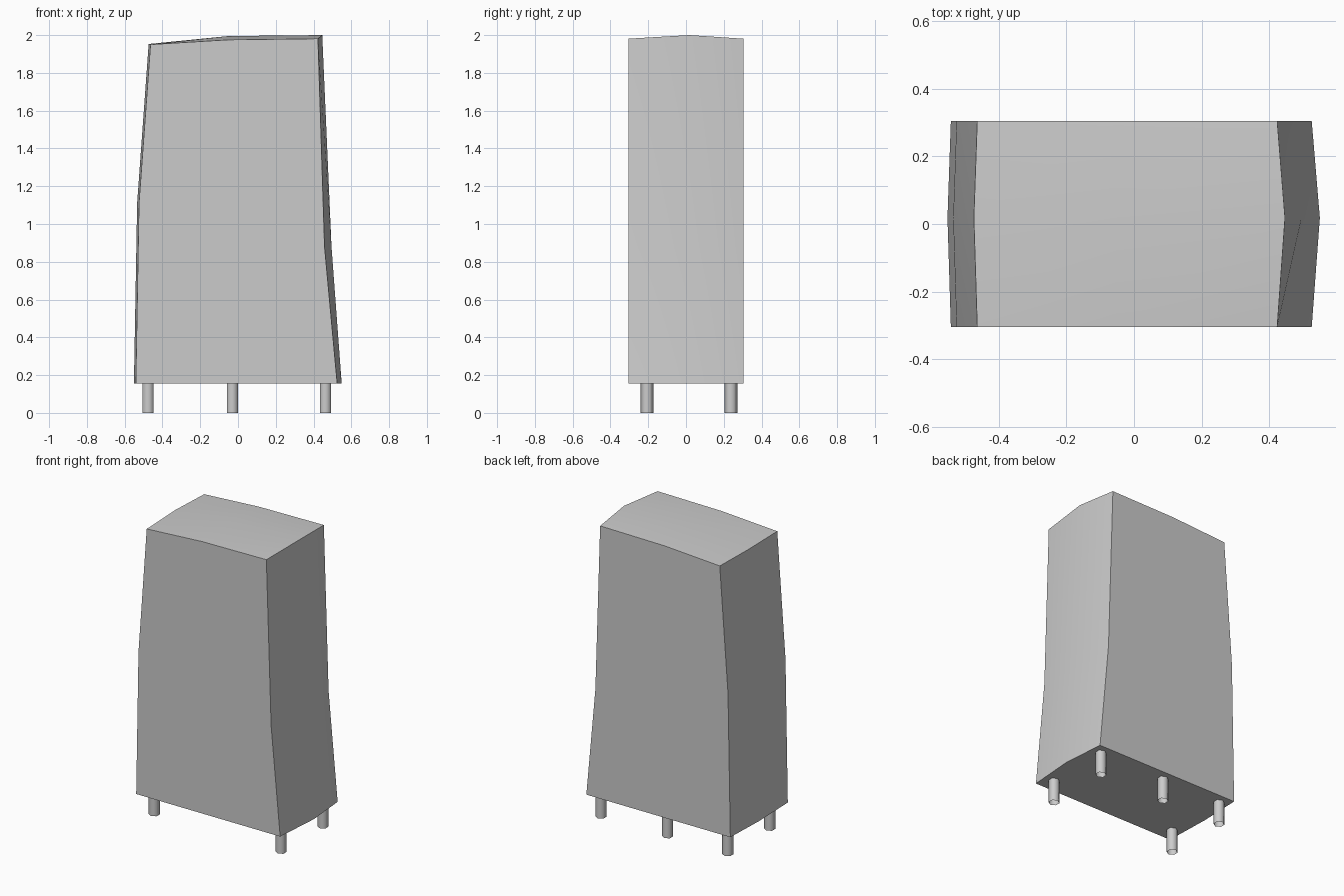
import bpy, bmesh

if "Cube" in bpy.data.objects:
    bpy.data.objects.remove(bpy.data.objects["Cube"])

BASE = 0.155

# Housing cross-sections in (x, z): end profile and the fuller middle profile
end = [(-0.541, BASE), (-0.524, 1.11), (-0.463, 1.95), (-0.055, 1.975),
       (0.423, 1.981), (0.458, 0.88), (0.525, BASE)]
mid = [(-0.551, BASE), (-0.534, 1.11), (-0.473, 1.953), (-0.05, 1.995),
       (0.446, 2.0), (0.495, 0.88), (0.549, BASE)]


def make_object(name, bm):
    bmesh.ops.recalc_face_normals(bm, faces=bm.faces)
    mesh = bpy.data.meshes.new(name)
    bm.to_mesh(mesh)
    bm.free()
    obj = bpy.data.objects.new(name, mesh)
    bpy.context.collection.objects.link(obj)
    return obj


def shade(obj):
    bpy.ops.object.select_all(action='DESELECT')
    obj.select_set(True)
    bpy.context.view_layer.objects.active = obj
    bpy.ops.object.shade_smooth_by_angle(angle=0.6)


# Housing: profiles bridged from front to back
bm = bmesh.new()
rings = [[bm.verts.new((x, y, z)) for x, z in prof]
         for prof, y in ((end, -0.304), (mid, 0.018), (end, 0.304))]
n = len(end)
for a, b in zip(rings, rings[1:]):
    for i in range(n - 1):
        bm.faces.new((a[i], a[i + 1], b[i + 1], b[i]))
bm.faces.new(rings[0])
bm.faces.new(rings[-1])
# one flat underside
bm.faces.new([r[0] for r in rings] + [r[-1] for r in reversed(rings)])
shade(make_object("housing", bm))

# Hexagonal legs: two at the front, three at the back
legs = {"leg_front_left": (-0.476, -0.206), "leg_front_right": (0.463, -0.206),
        "leg_back_left": (-0.476, 0.238), "leg_back_middle": (-0.03, 0.238),
        "leg_back_right": (0.463, 0.238)}
for name, (x, y) in legs.items():
    bpy.ops.mesh.primitive_cylinder_add(vertices=6, radius=0.034, depth=BASE,
                                        end_fill_type='NOTHING',
                                        location=(x, y, BASE / 2))
    leg = bpy.context.object
    leg.name = name
    bpy.ops.object.shade_smooth()
